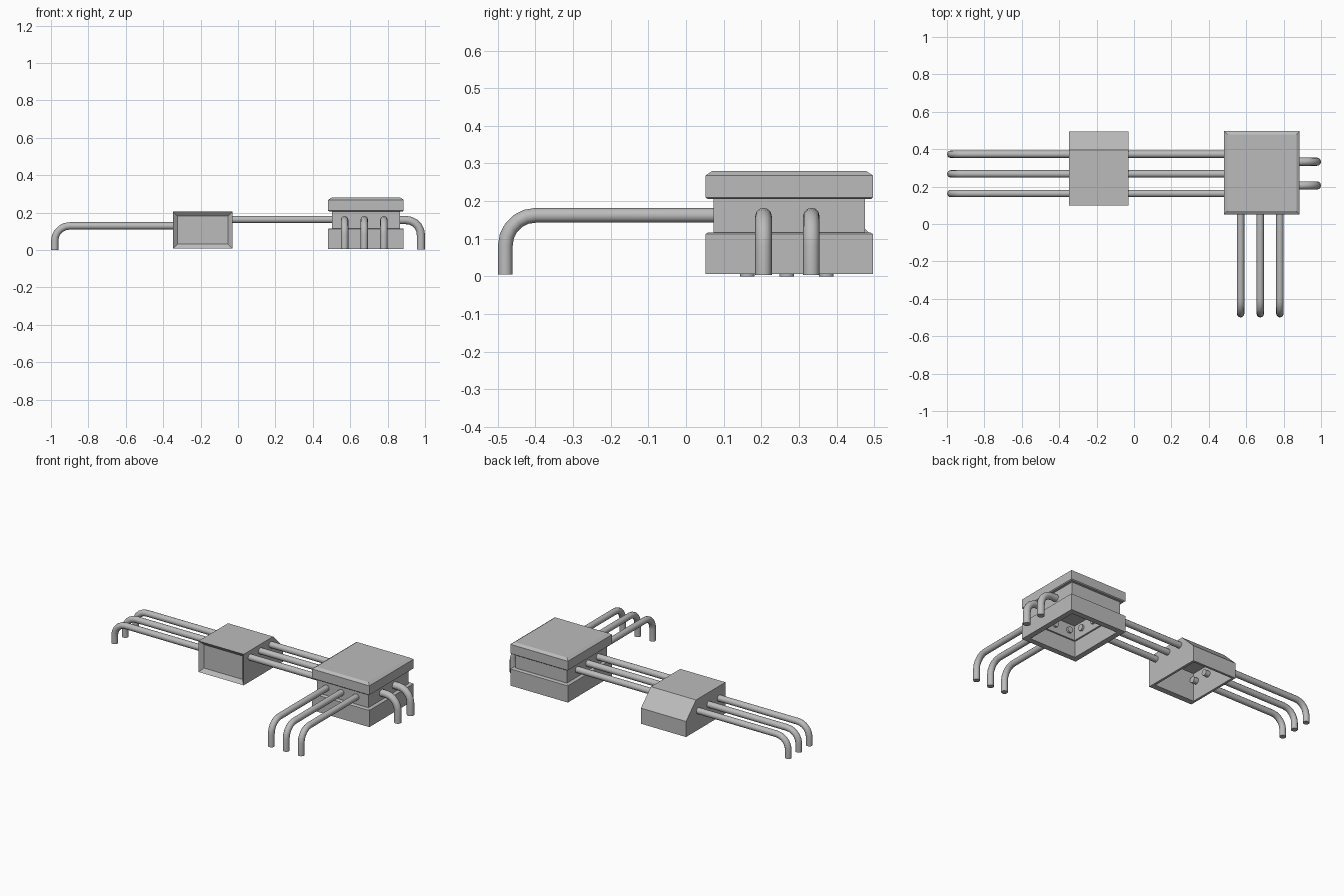
import bpy, bmesh, math
from mathutils import Vector

cube = bpy.data.objects.get("Cube")
if cube:
    bpy.data.objects.remove(cube)

# One plain grey for every part
grey = bpy.data.materials.new("plain grey")
grey.use_nodes = True
grey.diffuse_color = (0.5, 0.5, 0.5, 1)
grey.node_tree.nodes["Principled BSDF"].inputs["Base Color"].default_value = (0.5, 0.5, 0.5, 1)


def add_object(name, bm):
    bmesh.ops.recalc_face_normals(bm, faces=bm.faces)
    mesh = bpy.data.meshes.new(name)
    bm.to_mesh(mesh)
    bm.free()
    mesh.materials.append(grey)
    obj = bpy.data.objects.new(name, mesh)
    bpy.context.collection.objects.link(obj)
    return obj


def loft(name, rings, closed=False):
    """Skin a stack of rings; cap the ends, or join last to first."""
    bm = bmesh.new()
    loops = [[bm.verts.new(p) for p in ring] for ring in rings]
    pairs = list(zip(loops, loops[1:]))
    if closed:
        pairs.append((loops[-1], loops[0]))
    else:
        bm.faces.new(loops[0])
        bm.faces.new(loops[-1])
    for a, b in pairs:
        for i in range(len(a)):
            j = (i + 1) % len(a)
            bm.faces.new((a[i], a[j], b[j], b[i]))
    return add_object(name, bm)


HUB_X, HUB_Y = (0.482, 0.886), (0.052, 0.497)


def hub_ring(inset, z):
    x0, x1 = HUB_X[0] + inset, HUB_X[1] - inset
    y0, y1 = HUB_Y[0] + inset, HUB_Y[1] - inset
    return [(x0, y0, z), (x1, y0, z), (x1, y1, z), (x0, y1, z)]


# Hub: open-bottomed base and neck, with a bevelled cap
loft("hub_base", [hub_ring(i, z) for i, z in
     ((0, 0.006), (0, 0.112), (0.006, 0.116), (0.035, 0.116), (0.035, 0.006))], closed=True)
loft("hub_neck", [hub_ring(i, z) for i, z in
     ((0.021, 0.11), (0.021, 0.207), (0.045, 0.207), (0.045, 0.11))], closed=True)
loft("hub_cap", [hub_ring(i, z) for i, z in
     ((0.006, 0.205), (0, 0.21), (0, 0.268), (0.018, 0.28))])


# Side box: sloped back, framed front, open underside
X0, X1, WALL = -0.347, -0.03, 0.015
outer = [(0.1, 0.008), (0.1, 0.205), (0.395, 0.205), (0.495, 0.107), (0.495, 0.008)]
inner = [(0.137, 0.008), (0.137, 0.19), (0.389, 0.19), (0.48, 0.1), (0.48, 0.008)]
bm = bmesh.new()


def section(points, x):
    return [bm.verts.new((x, y, z)) for y, z in points]


outside = section(outer, X0), section(outer, X1)
inside = section(inner, X0 + WALL), section(inner, X1 - WALL)
for left, right in (outside, inside):
    bm.faces.new(left)
    bm.faces.new(right)
    for i in range(4):
        bm.faces.new((left[i], left[i + 1], right[i + 1], right[i]))

# Rim joins the two shells around the opening
rim_out = [outside[0][0], outside[1][0], outside[1][4], outside[0][4]]
rim_in = [inside[0][0], inside[1][0], inside[1][4], inside[0][4]]
for i in range(4):
    j = (i + 1) % 4
    bm.faces.new((rim_out[i], rim_out[j], rim_in[j], rim_in[i]))

# Shallow recess in the front
front = bm.faces.new  # keeps the call below readable
panel = next(f for f in bm.faces if all(abs(v.co.y - 0.1) < 1e-4 for v in f.verts))
bmesh.ops.recalc_face_normals(bm, faces=bm.faces)
bmesh.ops.inset_region(bm, faces=[panel], thickness=0.024, use_even_offset=True)
bmesh.ops.translate(bm, verts=panel.verts, vec=(0, 0.02, 0))
add_object("side_box", bm)


def pipe(name, points, radius=0.0195):
    curve = bpy.data.curves.new(name, "CURVE")
    curve.dimensions = "3D"
    curve.bevel_depth = radius
    curve.bevel_resolution = 4
    curve.use_fill_caps = True
    spline = curve.splines.new("POLY")
    spline.points.add(len(points) - 1)
    for target, p in zip(spline.points, points):
        target.co = (*p, 1)
    obj = bpy.data.objects.new(name, curve)
    bpy.context.collection.objects.link(obj)
    bpy.ops.object.select_all(action="DESELECT")
    obj.select_set(True)
    bpy.context.view_layer.objects.active = obj
    bpy.ops.object.convert(target="MESH")
    obj = bpy.context.object
    obj.data.materials.clear()
    obj.data.materials.append(grey)
    bpy.ops.object.shade_smooth_by_angle(angle=math.radians(40))


def bent_pipe(name, start, direction, length, foot, bend=0.08, radius=0.0195):
    """Run straight out, curve down a quarter turn, then drop to the foot."""
    start, out = Vector(start), Vector(direction)
    corner = start + out * (length - bend)
    path = [start]
    for k in range(6):
        a = math.radians(18 * k)
        path.append(corner + out * bend * math.sin(a) + Vector((0, 0, -bend * (1 - math.cos(a)))))
    end = path[-1].copy()
    end.z = foot
    pipe(name, path + [end], radius)


# Pipes: three to the right, three to the front, two to the left
for n, y in enumerate((0.163, 0.268, 0.373), 1):
    bent_pipe(f"right_pipe_{n}", (-0.3, y, 0.129), (-1, 0, 0), 0.68, 0)
    pipe(f"link_pipe_{n}", [(-0.06, y, 0.163), (0.54, y, 0.163)])
for n, x in enumerate((0.57, 0.675, 0.78), 1):
    bent_pipe(f"front_pipe_{n}", (x, 0.11, 0.162), (0, -1, 0), 0.59, 0.005)
for n, y in enumerate((0.206, 0.333), 1):
    bent_pipe(f"left_pipe_{n}", (0.83, y, 0.16), (1, 0, 0), 0.148, 0.003, radius=0.022)
